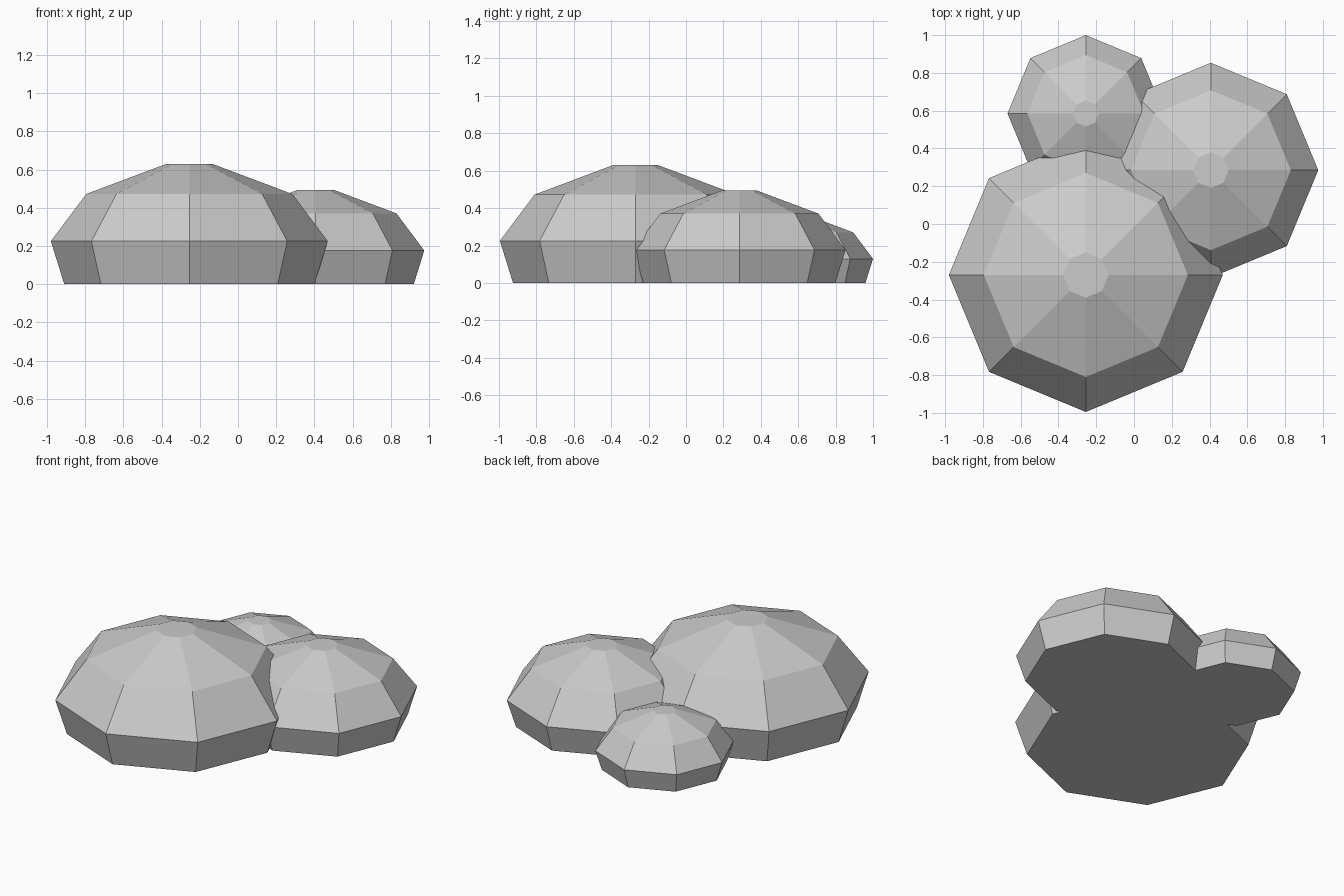
import bpy, bmesh
from math import cos, sin, pi

if "Cube" in bpy.data.objects:
    bpy.data.objects.remove(bpy.data.objects["Cube"])

SIDES = 8
# Dome profile for the large mound: (radius, height)
PROFILE = [(0.655, 0.0), (0.725, 0.225), (0.54, 0.472), (0.12, 0.63)]


def mound(name, x, y, scale):
    bm = bmesh.new()
    rings = [[bm.verts.new((r * scale * cos(2 * pi * i / SIDES),
                            r * scale * sin(2 * pi * i / SIDES),
                            z * scale)) for i in range(SIDES)]
             for r, z in PROFILE]
    # Side bands
    for low, high in zip(rings, rings[1:]):
        for i in range(SIDES):
            j = (i + 1) % SIDES
            bm.faces.new((low[i], low[j], high[j], high[i]))
    # Flat underside and small flat cap
    bm.faces.new(rings[0][::-1])
    bm.faces.new(rings[-1])
    mesh = bpy.data.meshes.new(name)
    bm.to_mesh(mesh)
    bm.free()
    obj = bpy.data.objects.new(name, mesh)
    obj.location = (x, y, 0)
    bpy.context.collection.objects.link(obj)
    return obj


# Three overlapping faceted mounds
mound("large_mound", -0.255, -0.27, 1.0)
mound("medium_mound", 0.407, 0.285, 0.784)
mound("small_mound", -0.255, 0.585, 0.572)
